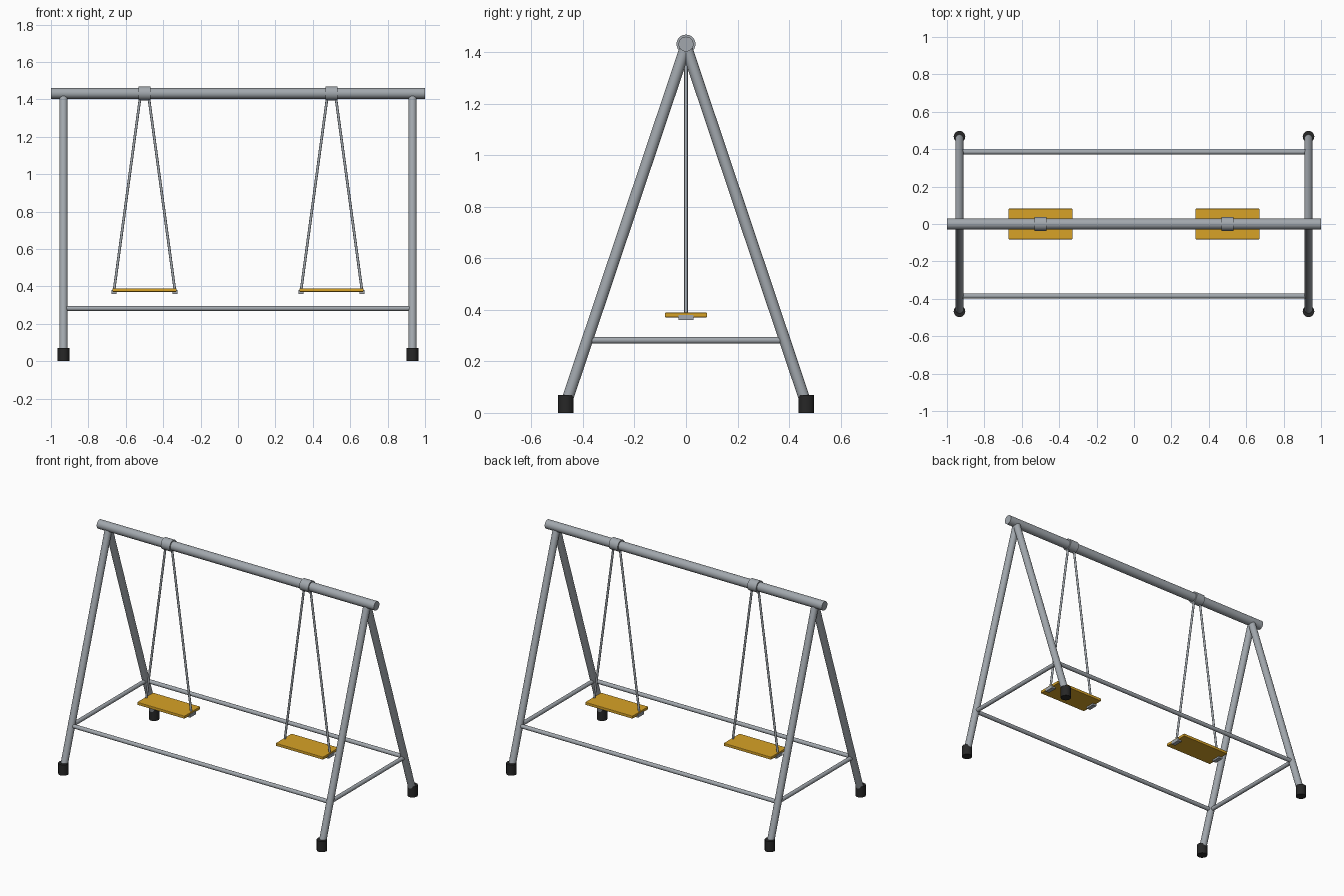
import bpy, math
from mathutils import Vector

old = bpy.data.objects.get("Cube")
if old:
    bpy.data.objects.remove(old, do_unlink=True)


def material(name, rgb):
    m = bpy.data.materials.new(name)
    m.use_nodes = True
    m.diffuse_color = (*rgb, 1)
    m.node_tree.nodes["Principled BSDF"].inputs["Base Color"].default_value = (*rgb, 1)
    return m


STEEL = material("grey steel", (0.36, 0.39, 0.42))
RUBBER = material("black rubber", (0.02, 0.02, 0.02))
YELLOW = material("amber plastic", (0.68, 0.36, 0.02))


def rod(name, a, b, radius, mat, sides=24):
    """Round bar from point a to point b."""
    a, b = Vector(a), Vector(b)
    bpy.ops.mesh.primitive_cylinder_add(vertices=sides, radius=radius,
                                        depth=(b - a).length, location=(a + b) / 2)
    ob = bpy.context.object
    ob.rotation_euler = (b - a).to_track_quat('Z', 'Y').to_euler()
    ob.name = name
    ob.data.materials.append(mat)
    bpy.ops.object.shade_smooth_by_angle(angle=math.radians(40))
    return ob


def box(name, centre, size, mat, bevel=0.0):
    bpy.ops.mesh.primitive_cube_add(size=1, location=centre)
    ob = bpy.context.object
    ob.scale = size
    bpy.ops.object.transform_apply(location=False, rotation=False, scale=True)
    ob.name = name
    ob.data.materials.append(mat)
    if bevel:
        mod = ob.modifiers.new("soft edges", 'BEVEL')
        mod.width, mod.segments = bevel, 2
    return ob


BEAM_Z, LEG_X, FOOT_Y, RAIL_Z, RAIL_Y = 1.432, 0.933, 0.467, 0.282, 0.385

# Top beam
rod("top_beam", (-1, 0, BEAM_Z), (1, 0, BEAM_Z), 0.029, STEEL)

# A-frames: legs, rubber feet and side rails
for sx, side in ((1, "left"), (-1, "right")):
    x = sx * LEG_X
    for sy, end in ((-1, "front"), (1, "back")):
        rod(f"{end}_{side}_leg", (x, sy * 0.476, 0.007), (x, 0, 1.425), 0.022, STEEL)
        rod(f"{end}_{side}_foot", (x, sy * FOOT_Y, 0), (x, sy * FOOT_Y, 0.07), 0.031, RUBBER)
    rod(f"{side}_rail", (x, -RAIL_Y, RAIL_Z), (x, RAIL_Y, RAIL_Z), 0.013, STEEL)

# Long rails joining the frames
for sy, end in ((-1, "front"), (1, "back")):
    rod(f"{end}_rail", (-LEG_X, sy * RAIL_Y, RAIL_Z), (LEG_X, sy * RAIL_Y, RAIL_Z), 0.013, STEEL)

# Swings: collar, ropes, seat and seat brackets
for sx, side in ((1, "left"), (-1, "right")):
    x = sx * 0.5
    rod(f"{side}_collar", (x - 0.032, 0, BEAM_Z), (x + 0.032, 0, BEAM_Z), 0.037, STEEL)
    box(f"{side}_seat", (x, 0, 0.38), (0.342, 0.164, 0.018), YELLOW, 0.003)
    for d in (-1, 1):
        rod(f"{side}_swing_rope", (x + d * 0.164, 0, 0.37), (x + d * 0.023, 0, 1.41),
            0.007, STEEL, 12)
        box(f"{side}_seat_bracket", (x + d * 0.162, 0, 0.37), (0.027, 0.06, 0.02), STEEL)
